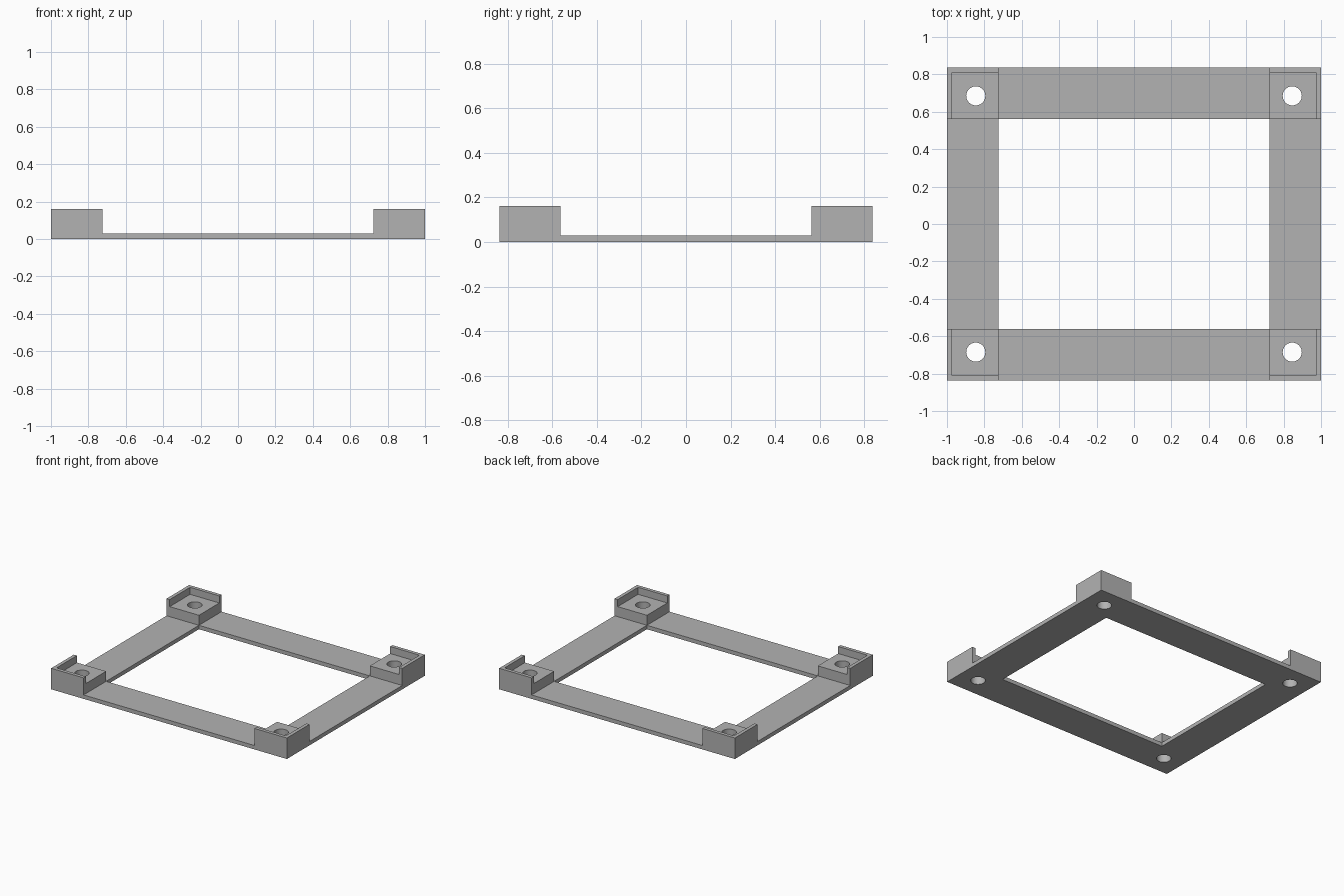
import bpy
import bmesh
from mathutils import Matrix, Vector

default = bpy.data.objects.get("Cube")
if default:
    bpy.data.objects.remove(default, do_unlink=True)

# Outer half sizes, then heights of the rails, pocket floors and corners
HX, HY = 1.0, 0.836
IX, IY = 0.725, 0.562
RAIL, FLOOR, TOP = 0.03, 0.107, 0.161
WALL = 0.027
HOLE_X, HOLE_Y, HOLE_R = 0.846, 0.685, 0.051

grey = bpy.data.materials.new("plain grey")
grey.use_nodes = True
colour = (0.45, 0.45, 0.45, 1)
grey.diffuse_color = colour
grey.node_tree.nodes["Principled BSDF"].inputs["Base Color"].default_value = colour


def make_object(name, bm):
    mesh = bpy.data.meshes.new(name)
    bm.to_mesh(mesh)
    bm.free()
    mesh.materials.append(grey)
    obj = bpy.data.objects.new(name, mesh)
    bpy.context.collection.objects.link(obj)
    return obj


def box(name, hx, hy, z0, z1):
    bm = bmesh.new()
    place = Matrix.Translation((0, 0, (z0 + z1) / 2)) @ Matrix.Diagonal(
        Vector((2 * hx, 2 * hy, z1 - z0, 1)))
    bmesh.ops.create_cube(bm, size=1, matrix=place)
    return make_object(name, bm)


def screw_hole(name, x, y):
    bm = bmesh.new()
    bmesh.ops.create_cone(bm, cap_ends=True, segments=40, radius1=HOLE_R,
                          radius2=HOLE_R, depth=1,
                          matrix=Matrix.Translation((x, y, 0)))
    return make_object(name, bm)


# Solid slab that the rails and corner seats are carved from
frame = box("corner_seat_frame", HX, HY, 0, TOP)

cutters = [
    box("centre_opening", IX, IY, -0.5, 0.5),
    box("front_back_rail_cut", IX, 2, RAIL, 0.5),
    box("side_rail_cut", 2, IY, RAIL, 0.5),
    box("corner_pocket_cut", HX - WALL, HY - WALL, FLOOR, 0.5),
]
cutters += [screw_hole("screw_hole", sx * HOLE_X, sy * HOLE_Y)
            for sx in (-1, 1) for sy in (-1, 1)]

# Carve each shape out in turn
bpy.ops.object.select_all(action="DESELECT")
bpy.context.view_layer.objects.active = frame
frame.select_set(True)
for cutter in cutters:
    mod = frame.modifiers.new(cutter.name, "BOOLEAN")
    mod.operation = "DIFFERENCE"
    mod.solver = "EXACT"
    mod.object = cutter
    bpy.ops.object.modifier_apply(modifier=mod.name)
    bpy.data.objects.remove(cutter, do_unlink=True)

# Round hole walls, sharp edges elsewhere
bpy.ops.object.shade_smooth_by_angle()
